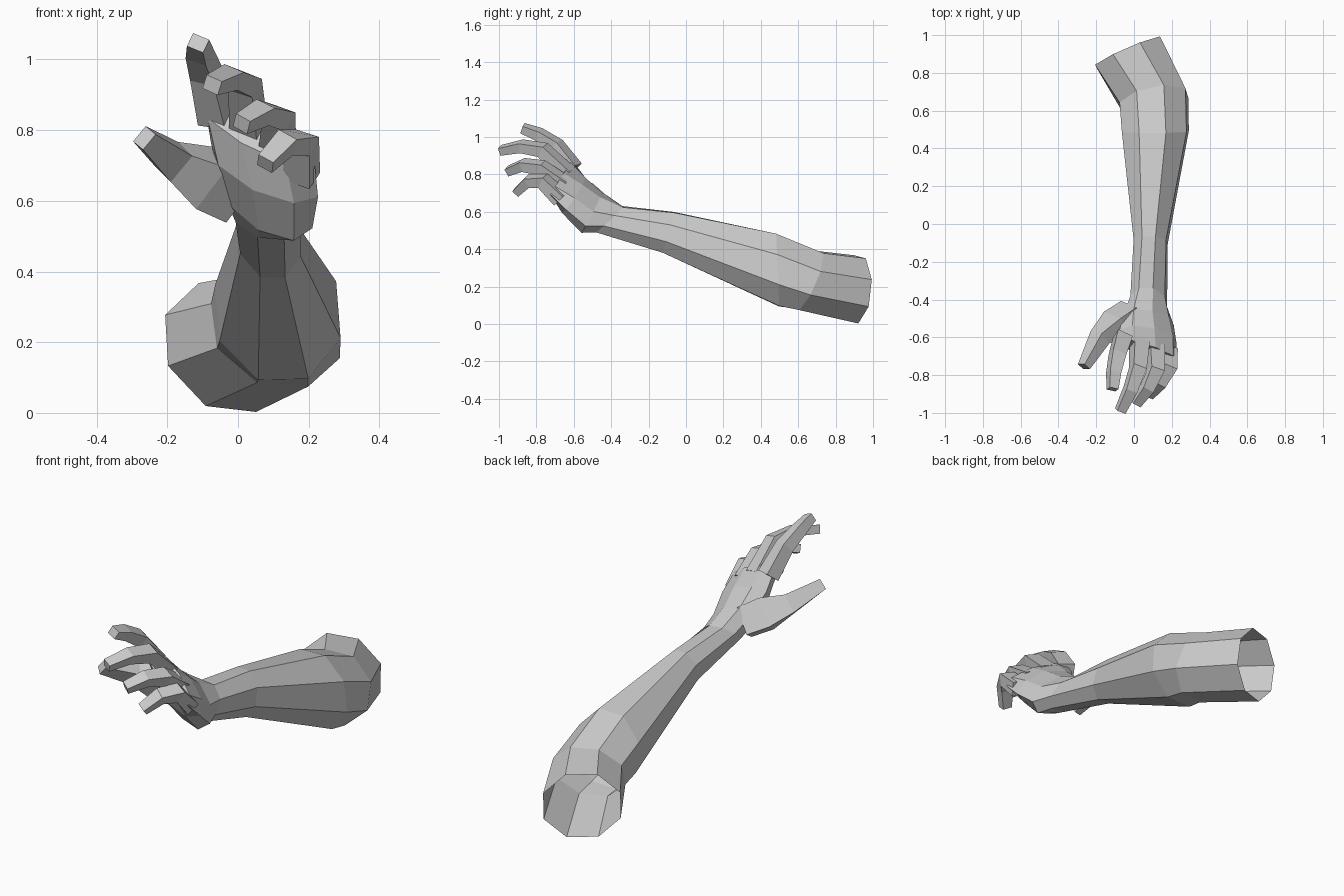
import bpy, bmesh, math
from mathutils import Vector as V

if "Cube" in bpy.data.objects:
    bpy.data.objects.remove(bpy.data.objects["Cube"])


def loft(name, rings, cap_start, cap_end):
    """Skin a row of equal-sized rings with flat quads."""
    bm = bmesh.new()
    rows = [[bm.verts.new(p) for p in r] for r in rings]
    n = len(rows[0])
    for a, b in zip(rows, rows[1:]):
        for i in range(n):
            j = (i + 1) % n
            bm.faces.new((a[i], a[j], b[j], b[i]))
    if cap_start:
        bm.faces.new(rows[0][::-1])
    if cap_end:
        bm.faces.new(rows[-1])
    bmesh.ops.recalc_face_normals(bm, faces=bm.faces)
    me = bpy.data.meshes.new(name)
    bm.to_mesh(me)
    bm.free()
    ob = bpy.data.objects.new(name, me)
    bpy.context.collection.objects.link(ob)
    return ob


def section(c, u, v, n):
    """n-sided ring with flat sides, reaching c +- u and c +- v."""
    k = math.cos(math.pi / n)
    out = []
    for i in range(n):
        a = 2 * math.pi * (i + 0.5) / n
        out.append(V(c) + V(u) * math.cos(a) / k + V(v) * math.sin(a) / k)
    return out


def digit(name, path, widths, thick, side):
    """Square-sectioned finger following a bent path."""
    pts = [V(p) for p in path]
    rings = []
    for i, p in enumerate(pts):
        t = (pts[min(i + 1, len(pts) - 1)] - pts[max(i - 1, 0)]).normalized()
        s = V(side)
        s = (s - t * s.dot(t)).normalized()
        rings.append(section(p, s * widths[i], t.cross(s) * widths[i] * thick, 4))
    return loft(name, rings, True, True)


# Arm sections from elbow to knuckles: centre, half width, half height
SECTIONS = [
    ((-.03, .91, .185), (.172, .075, -.02), (-.01, .02, .174)),
    ((.106, .655, .232), (.174, .038, -.014), (-.02, .065, .152)),
    ((.113, .49, .288), (.171, 0, .004), (-.015, -.008, .193)),
    ((.088, -.095, .49), (.086, 0, -.005), (-.01, .03, .107)),
    ((.078, -.41, .56), (.091, 0, -.008), (-.015, .07, .067)),
    ((.078, -.505, .597), (.12, -.01, -.035), (-.03, .05, .095)),
    ((.075, -.60, .687), (.141, -.018, -.045), (-.025, .055, .075)),
    ((.062, -.668, .785), (.152, -.045, -.07), (-.01, .033, .05)),
]
rings = [section(c, u, v, 8) for c, u, v in SECTIONS]
# Forearm is an open tube at the elbow, palm is closed at the knuckles
loft("forearm", rings[:5], False, False)
loft("palm", rings[4:], False, True)

# Fingers: knuckle, two joints, tip
FINGERS = {
    "index_finger": [(-.06, -.60, .83), (-.088, -.695, .955), (-.108, -.79, 1.015), (-.113, -.875, 1.047)],
    "middle_finger": [(.03, -.63, .80), (.02, -.765, .93), (-.02, -.88, .95), (-.073, -.99, .928)],
    "ring_finger": [(.11, -.65, .745), (.115, -.775, .835), (.07, -.87, .85), (.01, -.95, .818)],
    "little_finger": [(.178, -.67, .67), (.182, -.765, .765), (.135, -.84, .765), (.077, -.905, .705)],
}
for name, path in FINGERS.items():
    digit(name, path, (.043, .038, .032, .025), .85, (1, -.25, -.4))

# Thumb
digit("thumb", [(-.01, -.47, .62), (-.095, -.53, .665), (-.18, -.60, .71), (-.265, -.755, .778)],
      (.07, .075, .048, .028), .8, (.35, -.35, .8))
